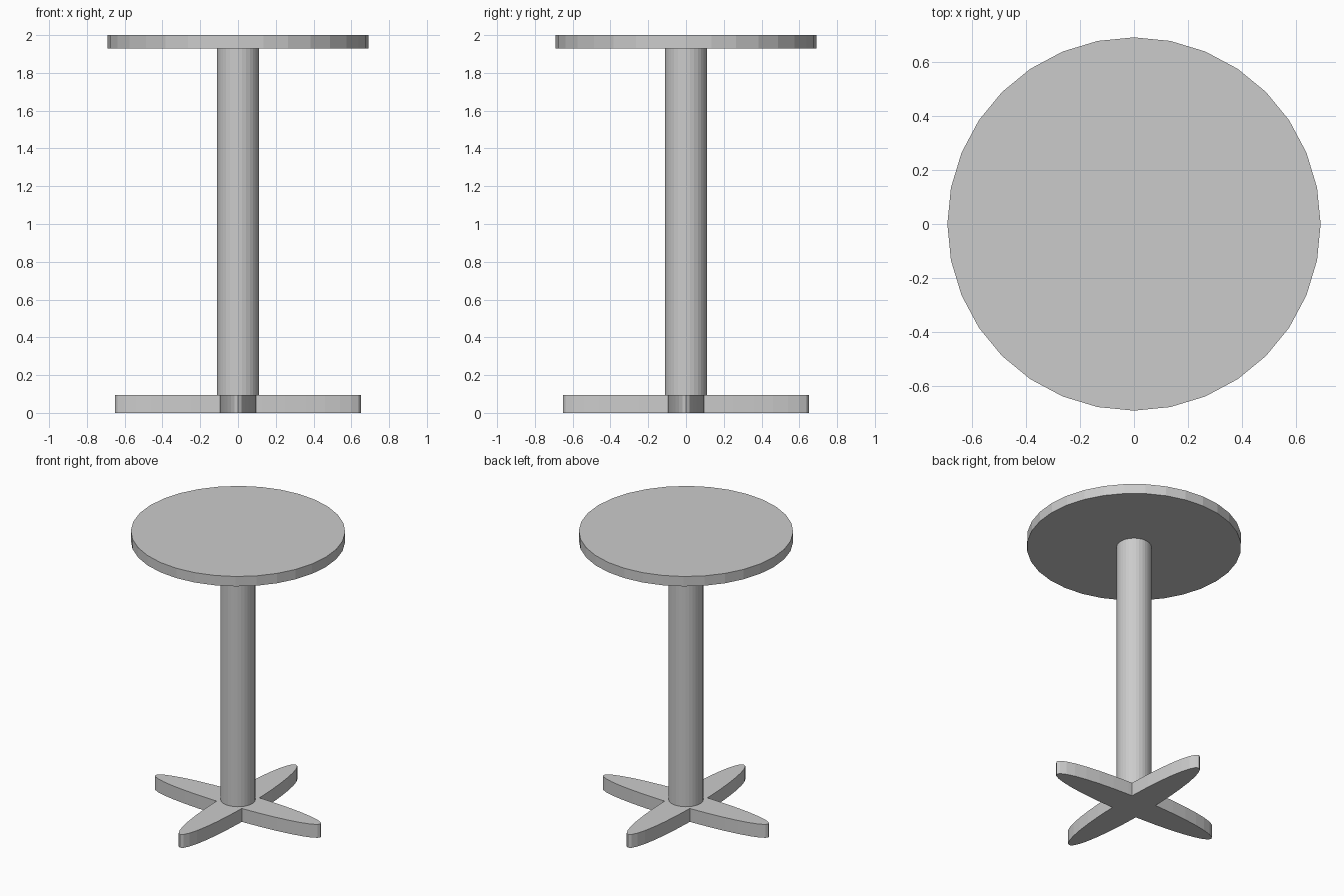
import bpy, bmesh
from math import cos, sin, pi
from mathutils import Matrix, Vector

if "Cube" in bpy.data.objects:
    bpy.data.objects.remove(bpy.data.objects["Cube"])

SIDES = 32
BASE_TOP, TOP_BOTTOM, HEIGHT = 0.095, 1.93, 2.0


def disc(name, radius, z0, z1):
    bpy.ops.mesh.primitive_cylinder_add(
        vertices=SIDES, radius=radius, depth=z1 - z0, location=(0, 0, (z0 + z1) / 2))
    obj = bpy.context.object
    obj.name = name
    return obj


# Round table top and its central column (sunk slightly into the base)
disc("table_top", 0.69, TOP_BOTTOM, HEIGHT)
disc("column", 0.112, BASE_TOP - 0.01, TOP_BOTTOM)

# Cross base: outline of two crossed 32-sided ellipses, extruded upward
ARM_LENGTH, ARM_HALF_WIDTH, CORNER = 0.65, 0.10, 0.0985
outline = []
for quarter in range(4):
    turn = Matrix.Rotation(quarter * pi / 2, 3, 'Z')
    arm = [Vector((ARM_LENGTH * cos(k * 2 * pi / SIDES),
                   ARM_HALF_WIDTH * sin(k * 2 * pi / SIDES), 0)) for k in range(-7, 8)]
    arm.append(Vector((CORNER, CORNER, 0)))
    outline += [turn @ p for p in arm]

bm = bmesh.new()
face = bm.faces.new([bm.verts.new(p) for p in outline])
extruded = bmesh.ops.extrude_face_region(bm, geom=[face], use_keep_orig=True)
raised = [g for g in extruded["geom"] if isinstance(g, bmesh.types.BMVert)]
bmesh.ops.translate(bm, verts=raised, vec=(0, 0, BASE_TOP))
bmesh.ops.recalc_face_normals(bm, faces=bm.faces)
mesh = bpy.data.meshes.new("cross_base")
bm.to_mesh(mesh)
bm.free()
bpy.context.collection.objects.link(bpy.data.objects.new("cross_base", mesh))
